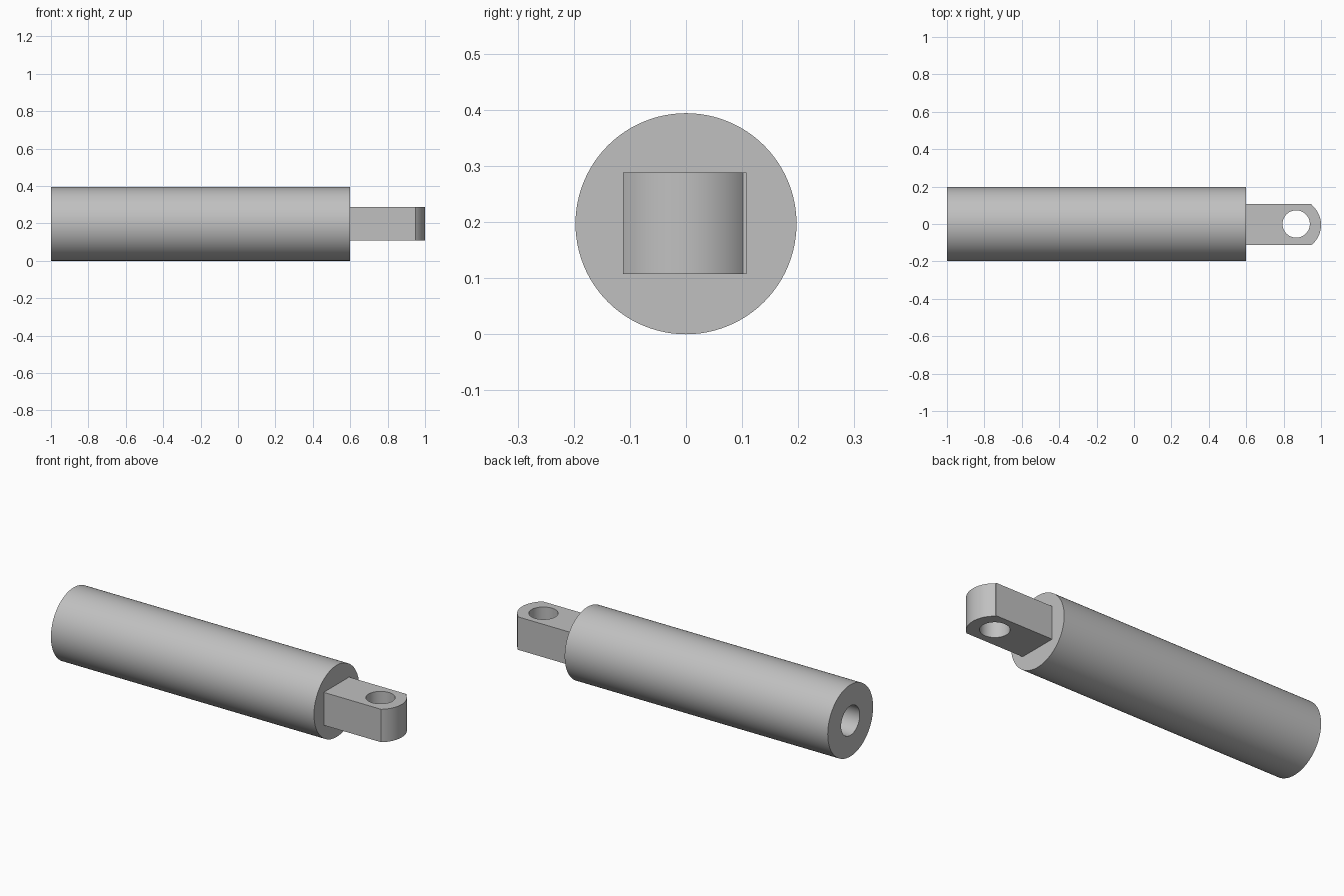
import bpy, bmesh, math
from mathutils import Vector

cube = bpy.data.objects.get("Cube")
if cube:
    bpy.data.objects.remove(cube, do_unlink=True)

grey = bpy.data.materials.new("plain grey")
grey.use_nodes = True
colour = (0.53, 0.53, 0.53, 1)
grey.diffuse_color = colour
grey.node_tree.nodes["Principled BSDF"].inputs["Base Color"].default_value = colour

RADIUS = 0.197
SHOULDER = 0.6


def finish(bm, name):
    bmesh.ops.remove_doubles(bm, verts=bm.verts, dist=1e-5)
    bmesh.ops.recalc_face_normals(bm, faces=bm.faces)
    mesh = bpy.data.meshes.new(name)
    bm.to_mesh(mesh)
    bm.free()
    mesh.materials.append(grey)
    obj = bpy.data.objects.new(name, mesh)
    bpy.context.collection.objects.link(obj)
    return obj


def smooth(obj):
    bpy.ops.object.select_all(action='DESELECT')
    obj.select_set(True)
    bpy.context.view_layer.objects.active = obj
    bpy.ops.object.shade_smooth_by_angle(angle=math.radians(30))


def prism(points, z0, z1, name):
    bm = bmesh.new()
    face = bm.faces.new([bm.verts.new((x, y, z0)) for x, y in points])
    top = bmesh.ops.extrude_face_region(bm, geom=[face])["geom"]
    bmesh.ops.translate(bm, vec=(0, 0, z1 - z0),
                        verts=[v for v in top if isinstance(v, bmesh.types.BMVert)])
    return finish(bm, name)


# Round barrel with a blind bore in its left-hand end, lathed about the x axis
profile = [(-0.2, 0), (-0.2, 0.081), (-1, 0.081), (-1, RADIUS),
           (SHOULDER, RADIUS), (SHOULDER, 0)]
bm = bmesh.new()
verts = [bm.verts.new((x, 0, RADIUS + r)) for x, r in profile]
edges = [bm.edges.new(pair) for pair in zip(verts, verts[1:])]
bmesh.ops.spin(bm, geom=verts + edges, cent=(0, 0, RADIUS), axis=(1, 0, 0),
               angle=math.tau, steps=96, use_merge=True)
barrel = finish(bm, "barrel")
smooth(barrel)

# Flat lug with a rounded nose
LOW, HIGH, ARC_END = -0.112, 0.108, 0.102
mid, half, sag = (LOW + ARC_END) / 2, (ARC_END - LOW) / 2, 0.051
arc_r = (half ** 2 + sag ** 2) / (2 * sag)
sweep = math.asin(half / arc_r)
outline = [(SHOULDER, HIGH), (SHOULDER, LOW)]
for i in range(33):
    a = -sweep + 2 * sweep * i / 32
    outline.append((1 - arc_r + arc_r * math.cos(a), mid + arc_r * math.sin(a)))
outline.append((1 - sag, HIGH))
lug = prism(outline, 0.107, 0.288, "lug")

# Pin hole through the lug
circle = [(0.867 + 0.073 * math.cos(math.tau * i / 64),
           0.073 * math.sin(math.tau * i / 64)) for i in range(64)]
cutter = prism(circle, 0, 2 * RADIUS, "pin_hole_cutter")
cut = lug.modifiers.new("pin hole", 'BOOLEAN')
cut.operation = 'DIFFERENCE'
cut.solver = 'EXACT'
cut.object = cutter
bpy.context.view_layer.objects.active = lug
bpy.ops.object.modifier_apply(modifier=cut.name)
bpy.data.objects.remove(cutter, do_unlink=True)
smooth(lug)
